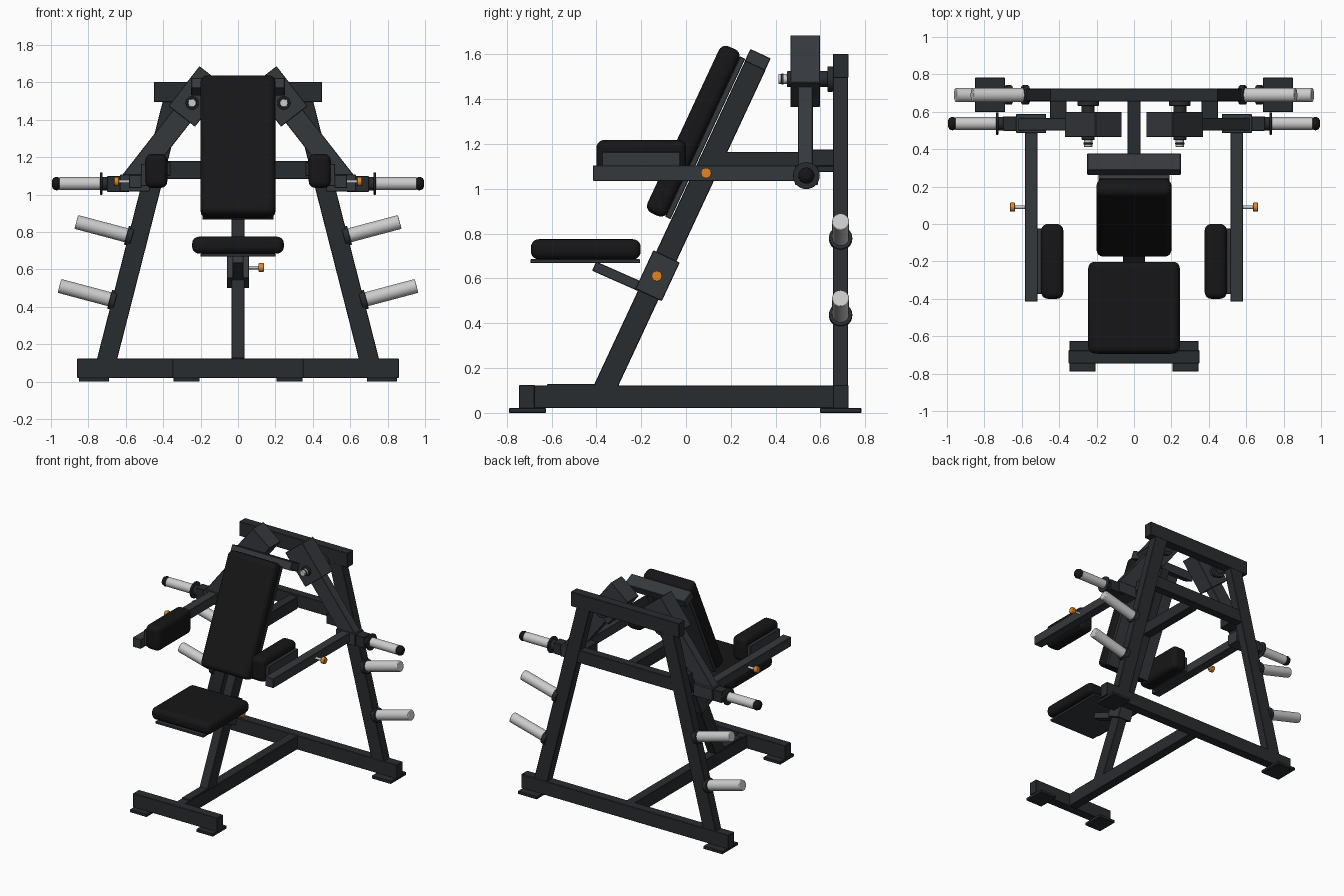
import bpy
from math import radians, atan2
from mathutils import Vector


def mat(name, c):
    m = bpy.data.materials.new(name)
    m.diffuse_color = (*c, 1)
    return m


FRAME = mat("frame_paint", (0.022, 0.025, 0.029))
BLOCK = mat("block_paint", (0.036, 0.040, 0.046))
PAD = mat("upholstery", (0.008, 0.008, 0.009))
STEEL = mat("steel", (0.62, 0.62, 0.64))
ORANGE = mat("orange_knob", (0.75, 0.24, 0.02))


def finish(o, name, m, bevel=0, seg=1):
    o.name = name
    o.data.materials.append(m)
    if bevel:
        b = o.modifiers.new("bevel", "BEVEL")
        b.width, b.segments = bevel, seg
    if seg > 1:
        bpy.ops.object.shade_smooth_by_angle(angle=radians(35))
    return o


def box(name, loc, size, m=FRAME, rot=(0, 0, 0), bevel=0.003, seg=1):
    bpy.ops.mesh.primitive_cube_add(size=1, location=loc, rotation=rot)
    o = bpy.context.object
    o.scale = size
    bpy.ops.object.transform_apply(location=False, rotation=False, scale=True)
    return finish(o, name, m, bevel, seg)


def beam(name, a, b, wx, wy, m=FRAME):
    # box running from a to b, tilted in the xz or the yz plane
    a, b = Vector(a), Vector(b)
    d = b - a
    rot = (-atan2(d.y, d.z), 0, 0) if abs(d.x) < 1e-6 else (0, atan2(d.x, d.z), 0)
    return box(name, (a + b) / 2, (wx, wy, d.length), m, rot)


def rod(name, a, b, r, m=FRAME, bevel=0.003, sides=32):
    a, b = Vector(a), Vector(b)
    d = b - a
    bpy.ops.mesh.primitive_cylinder_add(vertices=sides, radius=r, depth=d.length, location=(a + b) / 2)
    o = bpy.context.object
    o.rotation_euler = d.to_track_quat("Z", "Y").to_euler()
    return finish(o, name, m, bevel, 2)


def knob(name, x, y, z, s):
    rod(name + "_pin", (s * x, y, z), (s * (x + 0.065), y, z), 0.009, STEEL, 0)
    rod(name, (s * (x + 0.052), y, z), (s * (x + 0.08), y, z), 0.024, ORANGE, 0.004, 12)


# base
box("rear_base_beam", (0, 0.69, 0.072), (1.72, 0.07, 0.105))
box("front_base_beam", (0, -0.71, 0.072), (0.70, 0.07, 0.105))
box("base_spine", (0, -0.01, 0.072), (0.07, 1.34, 0.10))
box("post_base_plate", (0, -0.46, 0.124), (0.066, 0.32, 0.012))

# inclined main post with its top crossbar
TILT = (radians(-25), 0, 0)
beam("main_post", (0, -0.367, 0.10), (0, 0.312, 1.556), 0.068, 0.10)
box("post_crossbar", (0, 0.32, 1.576), (0.50, 0.10, 0.06), BLOCK, TILT)

# rear A-frame crossbeams and link to the post
box("rear_top_beam", (0, 0.69, 1.548), (0.90, 0.07, 0.108))
box("rear_middle_beam", (0, 0.69, 1.132), (0.90, 0.064, 0.096))
box("post_link_beam", (0, 0.39, 1.12), (0.068, 0.54, 0.09))

# back pad
box("back_pad", (0, 0.033, 1.257), (0.40, 0.10, 0.82), PAD, TILT, 0.035, 5)
box("back_board", (0, 0.086, 1.228), (0.38, 0.026, 0.79), BLOCK, TILT)

# seat
box("seat_pad", (0, -0.447, 0.73), (0.49, 0.49, 0.09), PAD, bevel=0.035, seg=5)
box("seat_plate", (0, -0.45, 0.677), (0.40, 0.49, 0.018), BLOCK)
beam("seat_support", (0, -0.41, 0.655), (0, -0.15, 0.54), 0.06, 0.045, BLOCK)
box("seat_sleeve", (0, -0.127, 0.612), (0.118, 0.13, 0.19), BLOCK, TILT)
knob("seat_knob", 0.058, -0.13, 0.61, 1)

for s, side in ((-1, "left"), (1, "right")):
    def n(part):
        return side + "_" + part

    # foot plates
    box(n("rear_foot"), (s * 0.77, 0.69, 0.011), (0.16, 0.185, 0.022))
    box(n("front_foot"), (s * 0.275, -0.707, 0.011), (0.14, 0.165, 0.022))

    # rear leg and arm stop
    beam(n("rear_leg"), (s * 0.713, 0.69, 0.07), (s * 0.335, 0.69, 1.55), 0.105, 0.068)
    box(n("arm_stop"), (s * 0.405, 0.595, 1.138), (0.09, 0.13, 0.075))

    # plate storage pegs, square to the leg
    for i, (x, z) in enumerate(((0.575, 0.777), (0.665, 0.435))):
        p, d = Vector((s * x, 0.69, z)), Vector((s * 0.966, 0, 0.257))
        rod(n(f"storage_flange_{i}"), p - d * 0.01, p + d * 0.022, 0.052)
        rod(n(f"storage_peg_{i}"), p, p + d * 0.30, 0.038, STEEL, 0.005)

    # pivot of the swing arm
    rod(n("pivot_shaft"), (s * 0.245, 0.45, 1.49), (s * 0.245, 0.66, 1.49), 0.035)
    rod(n("pivot_flange"), (s * 0.245, 0.632, 1.49), (s * 0.245, 0.657, 1.49), 0.057)
    rod(n("pivot_bolt"), (s * 0.245, 0.412, 1.49), (s * 0.245, 0.48, 1.49), 0.022, STEEL)
    rod(n("pivot_collar"), (s * 0.245, 0.425, 1.49), (s * 0.245, 0.436, 1.49), 0.025, BLOCK)
    box(n("pivot_block"), (s * 0.218, 0.532, 1.525), (0.18, 0.132, 0.27), BLOCK,
        (0, radians(-38 * s), 0))

    # swing arm, its lower block and the forward bar
    beam(n("swing_arm"), (s * 0.25, 0.533, 1.484), (s * 0.585, 0.533, 1.055), 0.115, 0.066, BLOCK)
    box(n("arm_joint"), (s * 0.55, 0.537, 1.062), (0.16, 0.102, 0.09), BLOCK)
    box(n("arm_end_block"), (s * 0.64, 0.537, 1.057), (0.12, 0.078, 0.084))
    box(n("forward_bar"), (s * 0.55, 0.045, 1.07), (0.068, 0.92, 0.07), BLOCK)
    knob(n("arm_knob"), 0.584, 0.09, 1.07, s)

    # loading peg with collar and rounded cap
    rod(n("loading_stub"), (s * 0.68, 0.537, 1.059), (s * 0.735, 0.537, 1.059), 0.036)
    rod(n("loading_collar"), (s * 0.724, 0.537, 1.059), (s * 0.737, 0.537, 1.059), 0.06)
    rod(n("loading_peg"), (s * 0.73, 0.537, 1.059), (s * 0.955, 0.537, 1.059), 0.034, STEEL)
    rod(n("loading_cap"), (s * 0.945, 0.537, 1.059), (s * 0.995, 0.537, 1.059), 0.036, PAD, 0.022)

    # arm pad on its mounting plate
    box(n("arm_pad"), (s * 0.437, -0.20, 1.127), (0.118, 0.40, 0.182), PAD, bevel=0.035, seg=5)
    box(n("arm_pad_plate"), (s * 0.503, -0.20, 1.105), (0.03, 0.35, 0.12), BLOCK)
